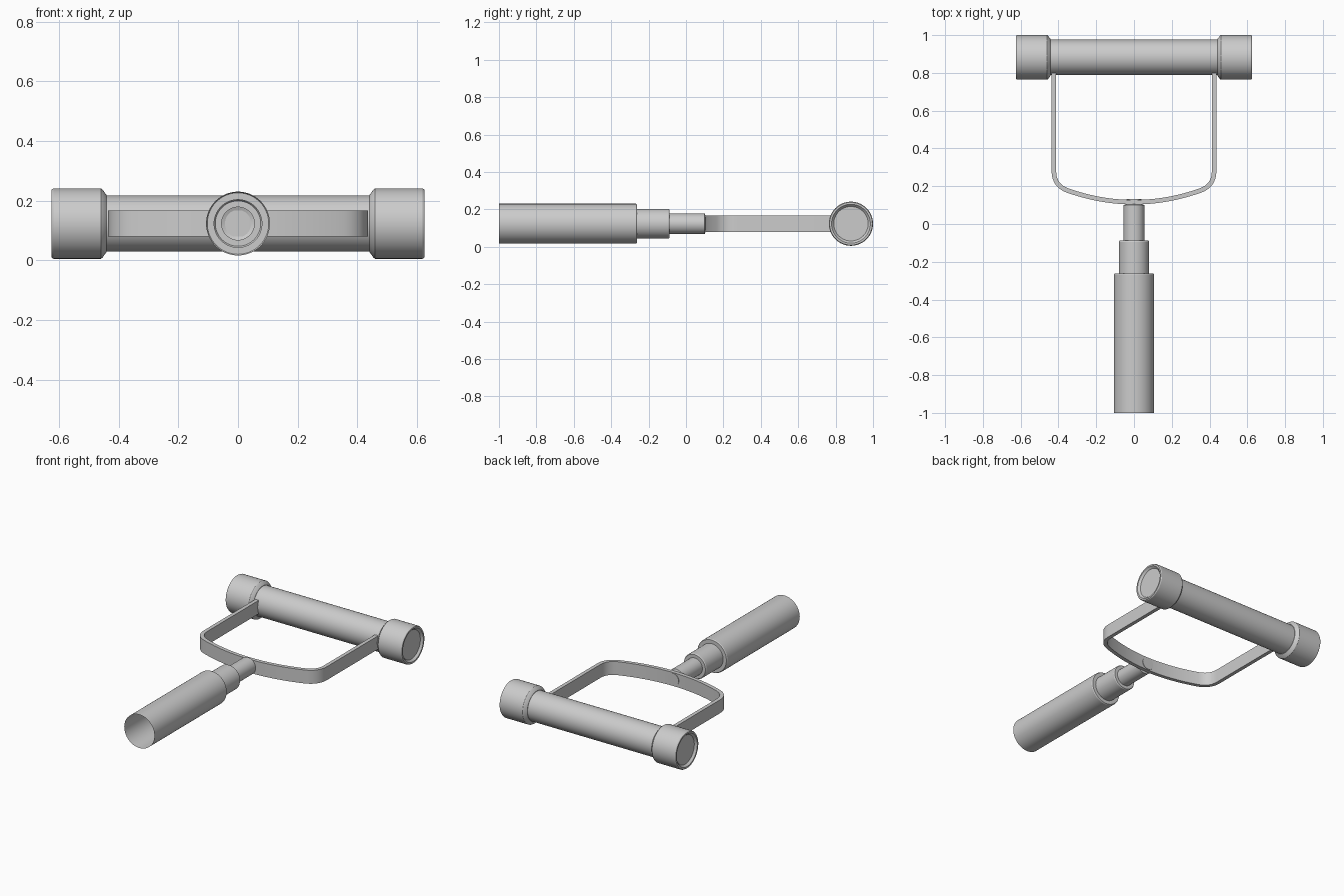
import bpy, bmesh, math
from mathutils import Vector, Matrix

if "Cube" in bpy.data.objects:
    bpy.data.objects.remove(bpy.data.objects["Cube"])

ZC = 0.123      # height of the common axis
ROLL_Y = 0.882  # roller axis position


def finish(bm, name, angle=30):
    bmesh.ops.remove_doubles(bm, verts=bm.verts, dist=1e-5)
    bmesh.ops.recalc_face_normals(bm, faces=bm.faces)
    me = bpy.data.meshes.new(name)
    bm.to_mesh(me)
    bm.free()
    ob = bpy.data.objects.new(name, me)
    bpy.context.collection.objects.link(ob)
    bpy.ops.object.select_all(action='DESELECT')
    ob.select_set(True)
    bpy.context.view_layer.objects.active = ob
    bpy.ops.object.shade_smooth_by_angle(angle=math.radians(angle))
    return ob


def lathe(name, profile, centre, along_x=False, steps=64):
    """Spin (radius, distance) points about the y axis, or the x axis."""
    bm = bmesh.new()
    vs = [bm.verts.new((r, d, 0)) for r, d in profile]
    es = [bm.edges.new(p) for p in zip(vs, vs[1:])]
    bmesh.ops.spin(bm, geom=vs + es, cent=(0, 0, 0), axis=(0, 1, 0),
                   angle=math.tau, steps=steps, use_duplicate=False)
    if along_x:
        bm.transform(Matrix.Rotation(-math.pi / 2, 4, 'Z'))
    bm.transform(Matrix.Translation(centre))
    return finish(bm, name)


# Handle: open-ended stepped shell, narrowing to the shaft that pierces the yoke
lathe("handle", [
    (0.107, -1.0), (0.107, -0.268), (0.103, -0.262), (0.080, -0.262),
    (0.080, -0.094), (0.076, -0.088), (0.055, -0.088),
    (0.055, 0.100), (0.040, 0.106), (0.040, 0.132), (0, 0.132)],
    (0, 0, ZC))

# Roller barrel
lathe("roller", [(0.094, -0.46), (0.094, 0.46)], (0, ROLL_Y, ZC), True)

# End caps with chamfered shoulder and recessed end disc
cap = [(0.090, 0.441), (0.096, 0.441), (0.114, 0.454), (0.118, 0.460),
       (0.118, 0.619), (0.114, 0.625), (0.104, 0.625), (0.092, 0.612), (0, 0.612)]
for side, sign in (("left", -1), ("right", 1)):
    lathe(side + "_end_cap", [(r, d * sign) for r, d in cap], (0, ROLL_Y, ZC), True)

# Yoke: flat strip following a shallow bow, rounded corner and straight leg
half = [Vector((x, 0.1155 + 0.5 * x * x)) for x in [0.35 * i / 12 for i in range(13)]]
a, b, c = half[-1], Vector((0.424, 0.203)), Vector((0.424, 0.28))
half += [a * (1 - t) ** 2 + b * 2 * t * (1 - t) + c * t * t
         for t in [i / 10 for i in range(1, 11)]]
half.append(Vector((0.424, 0.80)))
path = [Vector((-p.x, p.y)) for p in reversed(half[1:])] + half
bm = bmesh.new()
rows = [[bm.verts.new((p.x, p.y, ZC + dz)) for dz in (-0.043, 0.043)] for p in path]
for (p, q), (r, s) in zip(rows, rows[1:]):
    bm.faces.new((p, r, s, q))
yoke = finish(bm, "yoke")
mod = yoke.modifiers.new("thickness", 'SOLIDIFY')
mod.thickness = 0.024
mod.offset = 0
mod.use_even_offset = True
bpy.ops.object.modifier_apply(modifier=mod.name)
bpy.ops.object.shade_smooth_by_angle(angle=math.radians(30))
